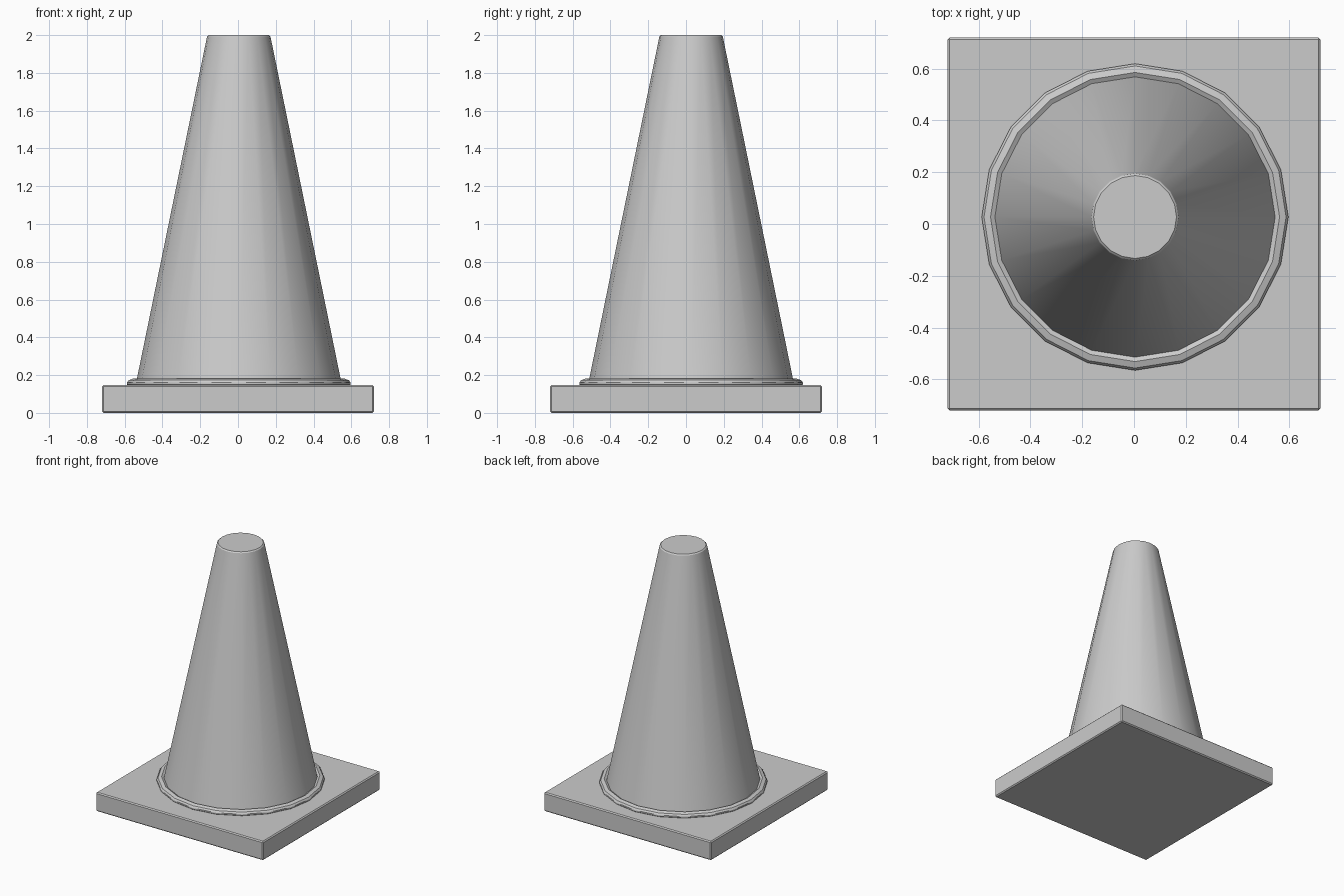
import bpy, bmesh, math

if "Cube" in bpy.data.objects:
    bpy.data.objects.remove(bpy.data.objects["Cube"])

CX, CY, SIDES = 0.004, 0.027, 20


def finish(bm, name):
    bmesh.ops.recalc_face_normals(bm, faces=bm.faces)
    me = bpy.data.meshes.new(name)
    bm.to_mesh(me)
    bm.free()
    ob = bpy.data.objects.new(name, me)
    bpy.context.collection.objects.link(ob)
    return ob


def smooth(ob, degrees):
    bpy.ops.object.select_all(action='DESELECT')
    ob.select_set(True)
    bpy.context.view_layer.objects.active = ob
    bpy.ops.object.shade_smooth_by_angle(angle=math.radians(degrees))


def lathe(name, profile):
    """Capped 20-sided turned solid from (radius, height) points."""
    bm = bmesh.new()
    rings = []
    for r, z in profile:
        rings.append([bm.verts.new((CX + r * math.cos(2 * math.pi * i / SIDES),
                                    CY + r * math.sin(2 * math.pi * i / SIDES), z))
                      for i in range(SIDES)])
    for a, b in zip(rings, rings[1:]):
        for i in range(SIDES):
            j = (i + 1) % SIDES
            bm.faces.new((a[i], a[j], b[j], b[i]))
    bm.faces.new(rings[0])
    bm.faces.new(rings[-1])
    ob = finish(bm, name)
    smooth(ob, 30)
    return ob


# Square slab with slightly softened edges
bm = bmesh.new()
bmesh.ops.create_cube(bm, size=1)
for v in bm.verts:
    v.co = (v.co.x * 1.44, v.co.y * 1.44, (v.co.z + 0.5) * 0.147)
bmesh.ops.bevel(bm, geom=bm.edges[:], offset=0.008, segments=1, affect='EDGES')
finish(bm, "base_slab")

# Tapered body with a chamfered collar and shallow groove at its foot
lathe("cone_body", [(0.583, 0.14), (0.592, 0.15), (0.592, 0.16), (0.583, 0.173),
                    (0.558, 0.182), (0.541, 0.172),
                    (0.168, 1.992), (0.160, 2.0)])
